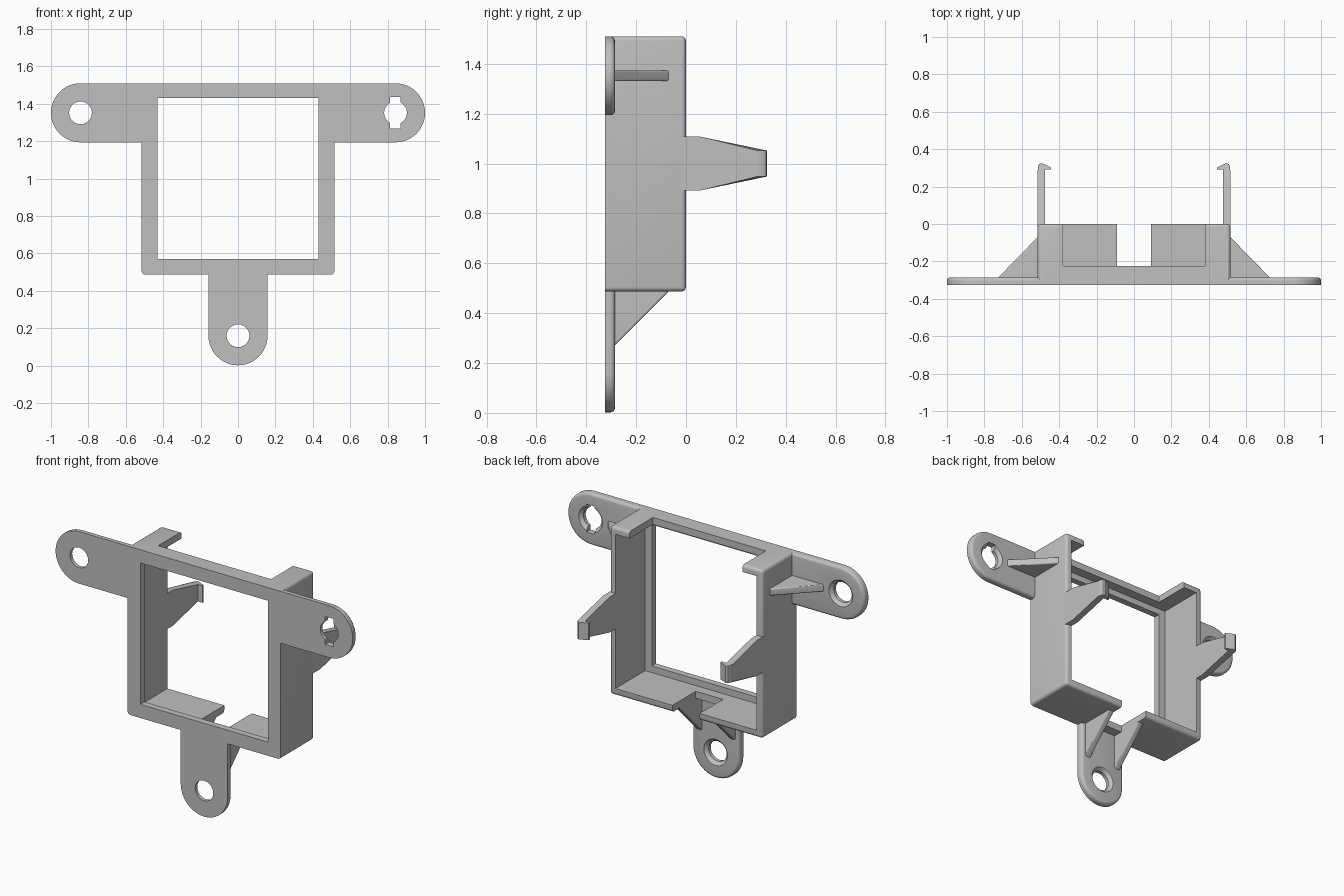
import bpy
import bmesh
from math import cos, sin, pi, radians

if "Cube" in bpy.data.objects:
    bpy.data.objects.remove(bpy.data.objects["Cube"])

FRONT, PLATE_BACK, BAR_BACK = -0.325, -0.285, -0.225
TOP, BASE, SIDE = 1.51, 0.487, 0.515
ARM_X, ARM_Z, TAB_Z, RAD = 0.842, 1.352, 0.16, 0.158

grey = bpy.data.materials.new("light grey plastic")
grey.use_nodes = True
grey.diffuse_color = (0.53, 0.53, 0.53, 1)
grey.node_tree.nodes["Principled BSDF"].inputs["Base Color"].default_value = grey.diffuse_color

PLACE = {"X": lambda a, b, t: (t, a, b),
         "Y": lambda a, b, t: (a, t, b),
         "Z": lambda a, b, t: (a, b, t)}


def prism(name, points, axis, lo, hi, bevel=0, rule=None):
    """Extrude a closed outline along an axis; round the edges that pass the rule."""
    bm = bmesh.new()
    rings = [[bm.verts.new(PLACE[axis](a, b, t)) for a, b in points] for t in (lo, hi)]
    bm.faces.new(rings[0])
    bm.faces.new(rings[1])
    for i in range(len(points)):
        bm.faces.new((rings[0][i - 1], rings[0][i], rings[1][i], rings[1][i - 1]))
    bmesh.ops.recalc_face_normals(bm, faces=bm.faces)
    if bevel:
        edges = [e for e in bm.edges if rule(e)]
        bmesh.ops.bevel(bm, geom=edges, offset=bevel, segments=4, profile=0.5, affect='EDGES')
    mesh = bpy.data.meshes.new(name)
    bm.to_mesh(mesh)
    bm.free()
    mesh.materials.append(grey)
    obj = bpy.data.objects.new(name, mesh)
    bpy.context.collection.objects.link(obj)
    return obj


def rect(a0, a1, b0, b1):
    return [(a0, b0), (a1, b0), (a1, b1), (a0, b1)]


def arc(cx, cz, r, start, end, n=24):
    angles = [radians(start + (end - start) * i / n) for i in range(n + 1)]
    return [(cx + r * cos(a), cz + r * sin(a)) for a in angles]


def combine(target, other, operation):
    mod = target.modifiers.new(operation.lower(), 'BOOLEAN')
    mod.operation, mod.object, mod.solver = operation, other, 'EXACT'
    bpy.context.view_layer.objects.active = target
    bpy.ops.object.modifier_apply(modifier=mod.name)
    bpy.data.objects.remove(other)


def smooth(obj):
    bpy.ops.object.select_all(action='DESELECT')
    obj.select_set(True)
    bpy.context.view_layer.objects.active = obj
    bpy.ops.object.shade_smooth_by_angle(angle=radians(35))


def at_y(edge, y):
    return all(abs(v.co.y - y) < 1e-4 for v in edge.verts)


# Box body with rounded outer edges, flat at the front
frame = prism("frame", rect(-SIDE, SIDE, BASE, TOP), "Y", FRONT, 0, 0.018,
              lambda e: not at_y(e, FRONT))

# Mounting plate: two arms and a lower tab, rounded along the back rim
outline = (arc(ARM_X, ARM_Z, RAD, -90, 90) + arc(-ARM_X, ARM_Z, RAD, 90, 270)
           + [(-RAD, ARM_Z - RAD)] + arc(0, TAB_Z, RAD, 180, 360) + [(RAD, ARM_Z - RAD)])
plate = prism("plate", outline, "Y", FRONT, PLATE_BACK, 0.018,
              lambda e: at_y(e, PLATE_BACK))
combine(frame, plate, 'UNION')

# Window, wider pocket behind it, and gaps in the top and bottom walls
cutters = [
    prism("window", rect(-0.43, 0.43, 0.57, 1.43), "Y", -0.5, 0.1),
    prism("pocket", rect(-0.475, 0.475, 0.53, 1.468), "Y", PLATE_BACK, 0.1),
    prism("top_gap", rect(-0.38, 0.38, 1.3, 1.6), "Y", BAR_BACK, 0.1),
    prism("bottom_gap", rect(-0.092, 0.092, 0.4, 0.7), "Y", BAR_BACK, 0.1),
    prism("key_slot", rect(ARM_X - 0.028, ARM_X + 0.028, ARM_Z - 0.085, ARM_Z + 0.085),
          "Y", -0.5, -0.2),
]
# Screw holes, flared at the back
for x, z in ((ARM_X, ARM_Z), (-ARM_X, ARM_Z), (0, TAB_Z)):
    cutters.append(prism("hole", arc(x, z, 0.061, 0, 345, 23), "Y", -0.5, -0.2))
    bpy.ops.mesh.primitive_cone_add(vertices=24, radius1=0.06, radius2=0.1, depth=0.04,
                                    location=(x, PLATE_BACK, z), rotation=(-pi / 2, 0, 0))
    cutters.append(bpy.context.object)
for cutter in cutters:
    combine(frame, cutter, 'DIFFERENCE')

# Round the back edge of the top bar
bm = bmesh.new()
bm.from_mesh(frame.data)
bar_edges = [e for e in bm.edges if at_y(e, BAR_BACK)
             and all(abs(v.co.z - TOP) < 1e-4 for v in e.verts)]
bmesh.ops.bevel(bm, geom=bar_edges, offset=0.015, segments=3, profile=0.5, affect='EDGES')
bm.to_mesh(frame.data)
bm.free()
frame.data.materials.clear()
frame.data.materials.append(grey)
frame.data.polygons.foreach_set("material_index", [0] * len(frame.data.polygons))
smooth(frame)


def clip_half_height(y):
    t = min(max((y - 0.056) / (0.285 - 0.056), 0), 1)
    return 0.108 + (0.052 - 0.108) * t


for side, word in ((1, "left"), (-1, "right")):
    # Snap clip: hooked profile, tapering toward the tip
    hook = [(SIDE, -0.02), (SIDE, 0.056), (SIDE, 0.285), (0.513, 0.31), (0.506, 0.321),
            (0.495, 0.325), (0.485, 0.322), (0.443, 0.302), (0.443, 0.292),
            (0.475, 0.292), (0.475, 0.285), (0.475, 0.056), (0.475, -0.02)]
    clip = prism(word + "_clip", [(x * side, y) for x, y in hook], "Z", -1, 1)
    for v in clip.data.vertices:
        v.co.z = 1.0 + v.co.z * clip_half_height(v.co.y)
    smooth(clip)

    # Gusset between arm and side wall
    gusset = [(0.5, -0.295), (0.735, -0.295), (0.725, PLATE_BACK), (SIDE, -0.07), (0.5, -0.07)]
    arm_rib = prism(word + "_arm_rib", [(x * side, y) for x, y in gusset], "Z",
                    ARM_Z - 0.022, ARM_Z + 0.022, 0.008,
                    lambda e: all(v.co.y > -0.29 and abs(v.co.x) > 0.51 for v in e.verts)
                    and abs(e.verts[0].co.z - e.verts[1].co.z) < 0.01)
    smooth(arm_rib)

    # Gusset between lower tab and bottom wall
    gusset = [(-0.295, 0.5), (-0.295, 0.26), (PLATE_BACK, 0.27), (-0.07, BASE), (-0.07, 0.5)]
    x0, x1 = sorted((0.092 * side, 0.132 * side))
    tab_rib = prism(word + "_tab_rib", gusset, "X", x0, x1, 0.008,
                    lambda e: all(v.co.y > -0.29 and v.co.z < 0.49 for v in e.verts)
                    and abs(e.verts[0].co.x - e.verts[1].co.x) < 0.01)
    smooth(tab_rib)
